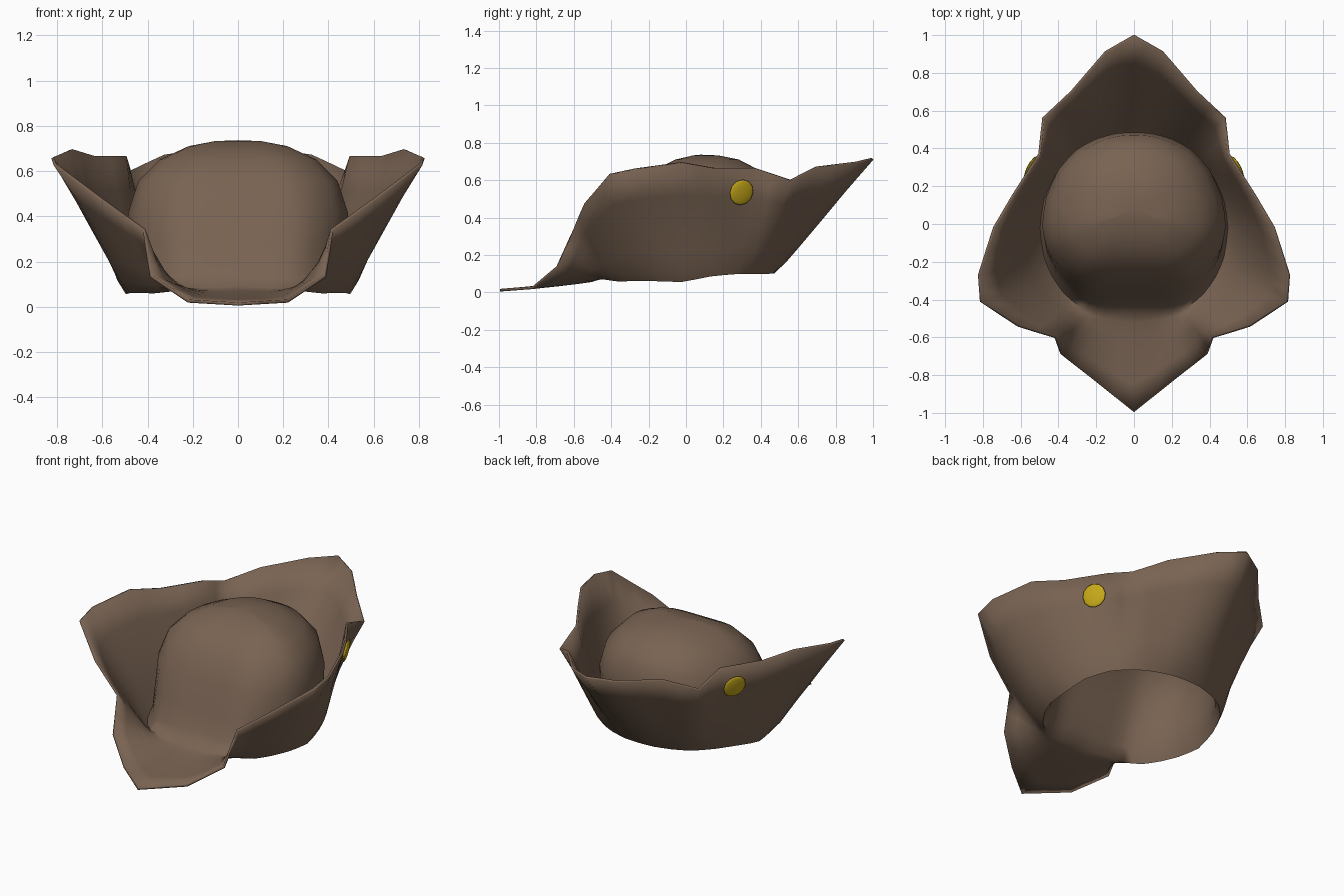
import bpy, bmesh
from mathutils import Vector

if "Cube" in bpy.data.objects:
    bpy.data.objects.remove(bpy.data.objects["Cube"])


def material(name, color):
    m = bpy.data.materials.new(name)
    m.diffuse_color = (*color, 1)
    m.use_nodes = True
    m.node_tree.nodes["Principled BSDF"].inputs["Base Color"].default_value = m.diffuse_color
    return m


felt = material("brown_felt", (0.19, 0.125, 0.085))
brass = material("brass", (0.56, 0.39, 0.01))

# Right half of the brim edge, front tip to back tip
RIM = [(0, -.995, .012), (.22, -.82, .025), (.385, -.69, .135), (.415, -.60, .34),
       (.61, -.54, .48), (.81, -.41, .63), (.82, -.27, .66), (.74, -.02, .695),
       (.64, .15, .665), (.50, .37, .665), (.48, .56, .60), (.33, .70, .67),
       (.15, .91, .695), (0, .997, .715)]
# Matching fold where brim and crown meet
FOLD = [(0, -.46, .075), (.10, -.46, .07), (.20, -.46, .065), (.29, -.44, .06),
        (.37, -.37, .045), (.43, -.28, .045), (.475, -.18, .045), (.50, -.02, .035),
        (.48, .13, .075), (.41, .28, .09), (.31, .38, .09), (.21, .43, .09),
        (.10, .46, .09), (0, .465, .09)]
# Crown levels: height, width scale, front scale, back scale
CROWN = [(.14, .94, .90, .96), (.26, .96, .80, 1), (.42, .98, .70, 1.04),
         (.56, .89, .60, 1.02), (.65, .70, .46, .86), (.71, .43, .22, .6),
         (.728, .20, 0, .36)]


def full(half):
    return half + [(-x, y, z) for x, y, z in half[-2:0:-1]]


def refine(ring):
    # Two straight segments per edge
    out = []
    for a, b in zip(ring, ring[1:] + ring[:1]):
        out += [Vector(a), (Vector(a) + Vector(b)) / 2]
    return out


rim, fold = refine(full(RIM)), refine(full(FOLD))
rings = [rim]
for t in (.25, .5, .72, .88):
    rings.append([r.lerp(f, t) + Vector((0, 0, -.025 * t * (1 - t)))
                  for r, f in zip(rim, fold)])
rings.append(fold)
for z, kx, kf, kb in CROWN:
    level = []
    for p in fold:
        w = min(max((p.y + .48) / .96, 0), 1)
        shift = max(z - .42, 0) * .17 * (1 - w)
        level.append(Vector((p.x * kx, p.y * (kf if p.y < 0 else kb) + shift, z)))
    rings.append(level)

# Hat shell lofted from brim edge to crown top
bm = bmesh.new()
rows = [[bm.verts.new(p) for p in ring] for ring in rings]
n = len(rim)
for a, b in zip(rows, rows[1:]):
    for i in range(n):
        j = (i + 1) % n
        bm.faces.new((a[i], a[j], b[j], b[i]))
top = bm.verts.new((0, .08, .732))
for i in range(n):
    bm.faces.new((rows[-1][i], rows[-1][(i + 1) % n], top))
bmesh.ops.remove_doubles(bm, verts=bm.verts, dist=1e-4)
# Soften the fold and crown, leaving the brim edge crisp
inner = [v for v in bm.verts if not v.is_boundary]
for _ in range(2):
    bmesh.ops.smooth_vert(bm, verts=inner, factor=.3,
                          use_axis_x=True, use_axis_y=True, use_axis_z=True)
bmesh.ops.recalc_face_normals(bm, faces=bm.faces)
me = bpy.data.meshes.new("hat")
bm.to_mesh(me)
bm.free()
hat = bpy.data.objects.new("hat", me)
bpy.context.collection.objects.link(hat)
me.materials.append(felt)
solid = hat.modifiers.new("thickness", 'SOLIDIFY')
solid.thickness = .014
solid.offset = 0
bpy.context.view_layer.objects.active = hat
hat.select_set(True)
bpy.ops.object.shade_smooth_by_angle(angle=1.4)

# Brass button on each side
for s in (1, -1):
    bpy.ops.mesh.primitive_uv_sphere_add(segments=12, ring_count=8, radius=1)
    b = bpy.context.object
    b.name = "button_right" if s > 0 else "button_left"
    b.scale = (.07, .07, .014)
    b.rotation_euler = Vector((s * .86, .45, -.22)).to_track_quat('Z', 'Y').to_euler()
    b.location = (s * .546, .297, .535)
    b.data.materials.append(brass)
    bpy.ops.object.shade_smooth_by_angle(angle=.9)
